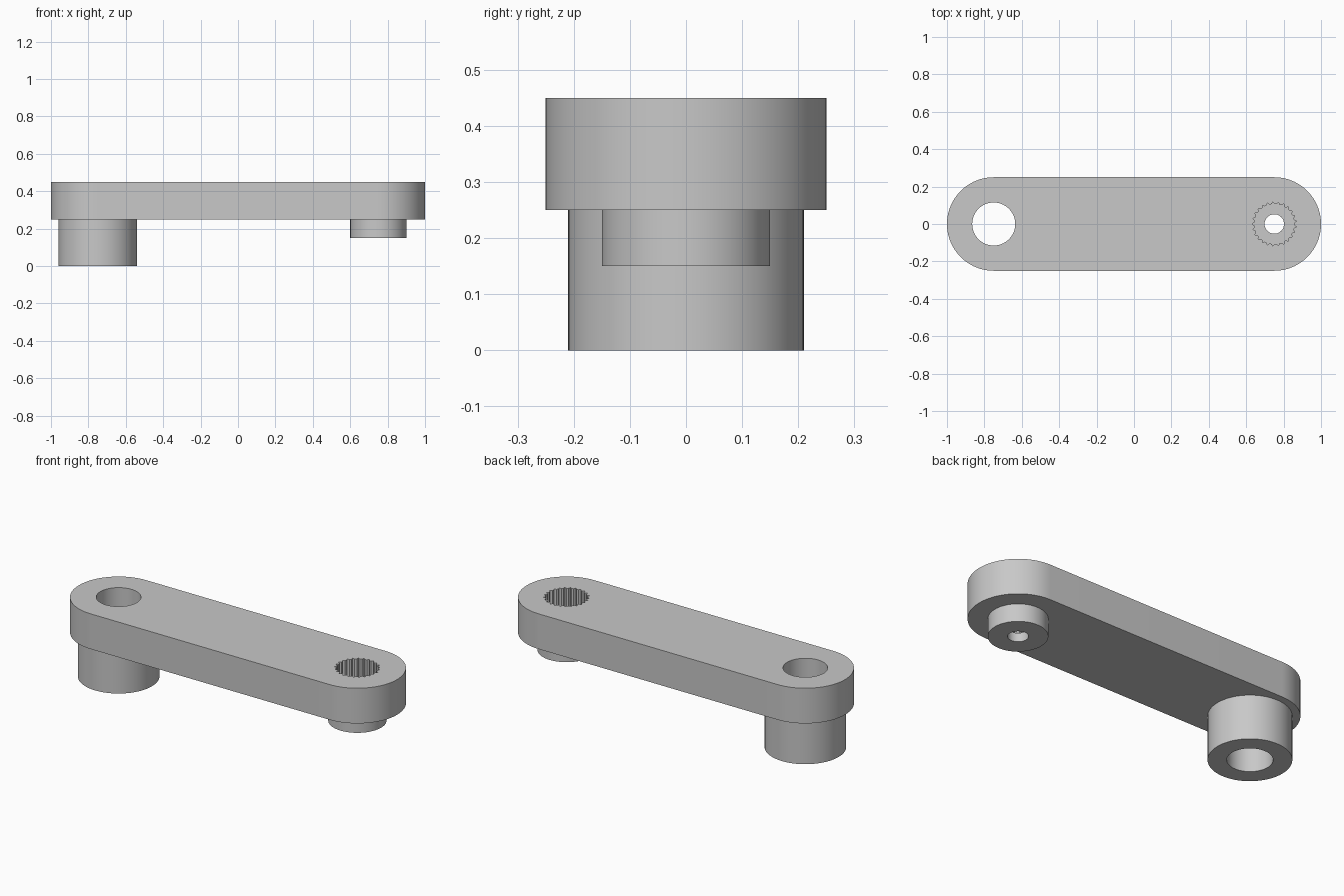
import bpy, bmesh
from math import sin, cos, pi, radians

cube = bpy.data.objects.get("Cube")
if cube:
    bpy.data.objects.remove(cube)

END = 0.75                       # distance of each pivot from the centre
ARM_LOW, ARM_TOP = 0.25, 0.45

grey = bpy.data.materials.new("light grey")
grey.use_nodes = True
grey.diffuse_color = (0.58, 0.58, 0.58, 1)
grey.node_tree.nodes["Principled BSDF"].inputs["Base Color"].default_value = grey.diffuse_color


def arc(x, radius, start=0, sweep=2 * pi, steps=96, closed=True):
    count = steps if closed else steps + 1
    return [(x + radius * cos(start + sweep * i / steps),
             radius * sin(start + sweep * i / steps)) for i in range(count)]


def prism(name, outline, low, high):
    bm = bmesh.new()
    base = bm.faces.new([bm.verts.new((x, y, low)) for x, y in outline])
    side = bmesh.ops.extrude_face_region(bm, geom=[base])["geom"]
    top = [v for v in side if isinstance(v, bmesh.types.BMVert)]
    bmesh.ops.translate(bm, verts=top, vec=(0, 0, high - low))
    bmesh.ops.recalc_face_normals(bm, faces=bm.faces)
    mesh = bpy.data.meshes.new(name)
    bm.to_mesh(mesh)
    bm.free()
    mesh.materials.append(grey)
    obj = bpy.data.objects.new(name, mesh)
    bpy.context.collection.objects.link(obj)
    return obj


def combine(target, tool, operation):
    mod = target.modifiers.new(tool.name, 'BOOLEAN')
    mod.operation, mod.object, mod.solver = operation, tool, 'EXACT'
    bpy.context.view_layer.objects.active = target
    bpy.ops.object.modifier_apply(modifier=mod.name)
    bpy.data.objects.remove(tool)


# Arm with rounded ends
arm = prism("crank_arm",
            arc(END, 0.25, -pi / 2, pi, 48, False) + arc(-END, 0.25, pi / 2, pi, 48, False),
            ARM_LOW, ARM_TOP)

# Bosses below each end
combine(arm, prism("pivot_boss", arc(-END, 0.21), 0, 0.35), 'UNION')
combine(arm, prism("socket_boss", arc(END, 0.15), 0.15, 0.35), 'UNION')

# Plain bore, screw hole and toothed socket
combine(arm, prism("pivot_bore", arc(-END, 0.115), -0.1, 0.6), 'DIFFERENCE')
combine(arm, prism("screw_hole", arc(END, 0.052, steps=64), -0.1, 0.6), 'DIFFERENCE')
TEETH = 25
spline = []
for i in range(TEETH):
    for offset, radius in ((-0.2, 0.107), (0.2, 0.107), (0.5, 0.119)):
        a = 2 * pi * (i + offset) / TEETH
        spline.append((END + radius * cos(a), radius * sin(a)))
combine(arm, prism("toothed_socket", spline, 0.2, 0.6), 'DIFFERENCE')

# Smooth walls, crisp rims and teeth
bpy.ops.object.select_all(action='DESELECT')
arm.select_set(True)
bpy.context.view_layer.objects.active = arm
bpy.ops.object.shade_smooth_by_angle(angle=radians(20))
